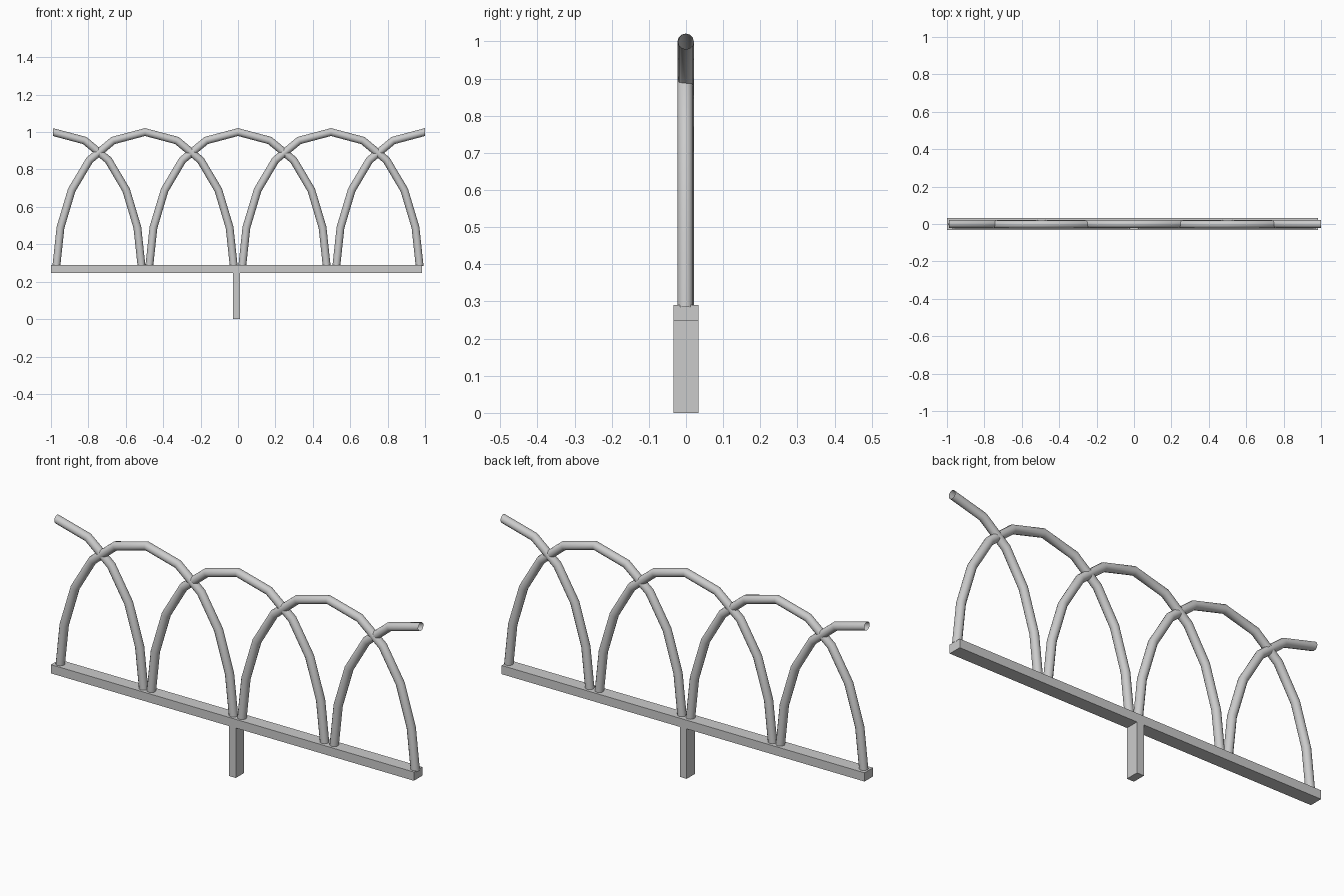
import bpy, bmesh, math
from mathutils import Vector

if "Cube" in bpy.data.objects:
    bpy.data.objects.remove(bpy.data.objects["Cube"])

R, SIDES = 0.021, 12
# Half arch from apex to foot: (offset from centre, height)
HALF = [(0, 1.0), (0.17, 0.955), (0.297, 0.85), (0.392, 0.69), (0.452, 0.49), (0.474, 0.285)]


def box(name, x0, x1, y0, y1, z0, z1):
    bpy.ops.mesh.primitive_cube_add(size=1, location=((x0 + x1) / 2, (y0 + y1) / 2, (z0 + z1) / 2))
    o = bpy.context.object
    o.name = name
    o.scale = (x1 - x0, y1 - y0, z1 - z0)
    bpy.ops.object.transform_apply(location=False, rotation=False, scale=True)


def tube(name, path, cx, cy, first, last):
    """Open mitred tube in the XZ plane; first/last are the end cut directions."""
    pts = [Vector((cx + x, cy, z)) for x, z in path]
    bm = bmesh.new()
    rings = []
    for i, p in enumerate(pts):
        if i == 0:
            n = Vector(first)
        elif i == len(pts) - 1:
            n = Vector(last)
        else:
            t = ((pts[i + 1] - p).normalized() + (p - pts[i - 1]).normalized()).normalized()
            n = Vector((-t.z, 0, t.x))
        ring = []
        for k in range(SIDES):
            a = 2 * math.pi * k / SIDES
            ring.append(bm.verts.new(p + n * R * math.cos(a) + Vector((0, R * math.sin(a), 0))))
        rings.append(ring)
    for a, b in zip(rings, rings[1:]):
        for k in range(SIDES):
            j = (k + 1) % SIDES
            bm.faces.new((a[k], a[j], b[j], b[k]))
    bmesh.ops.recalc_face_normals(bm, faces=bm.faces)
    for f in bm.faces:
        f.smooth = True
    me = bpy.data.meshes.new(name)
    bm.to_mesh(me)
    bm.free()
    bpy.context.collection.objects.link(bpy.data.objects.new(name, me))


# Base rail and post
box("base_rail", -1.0, 0.985, -0.033, 0.033, 0.247, 0.29)
box("post", -0.027, 0.011, -0.033, 0.033, 0.0, 0.247)

# Full arches (left foot over apex to right foot)
left = [(-x, z) for x, z in HALF]
full = left[::-1] + HALF[1:]
for name, cx, cy in (("arch_left", -0.497, -0.002), ("arch_middle", 0.0, 0.0), ("arch_right", 0.497, -0.002)):
    tube(name, full, cx, cy, (-1, 0, 0), (1, 0, 0))

# Half arches cut vertically at the outer ends
tube("half_arch_left", HALF, -0.99, 0.0, (0, 0, 1), (1, 0, 0))
tube("half_arch_right", left[::-1], 1.0, 0.0, (-1, 0, 0), (0, 0, 1))
